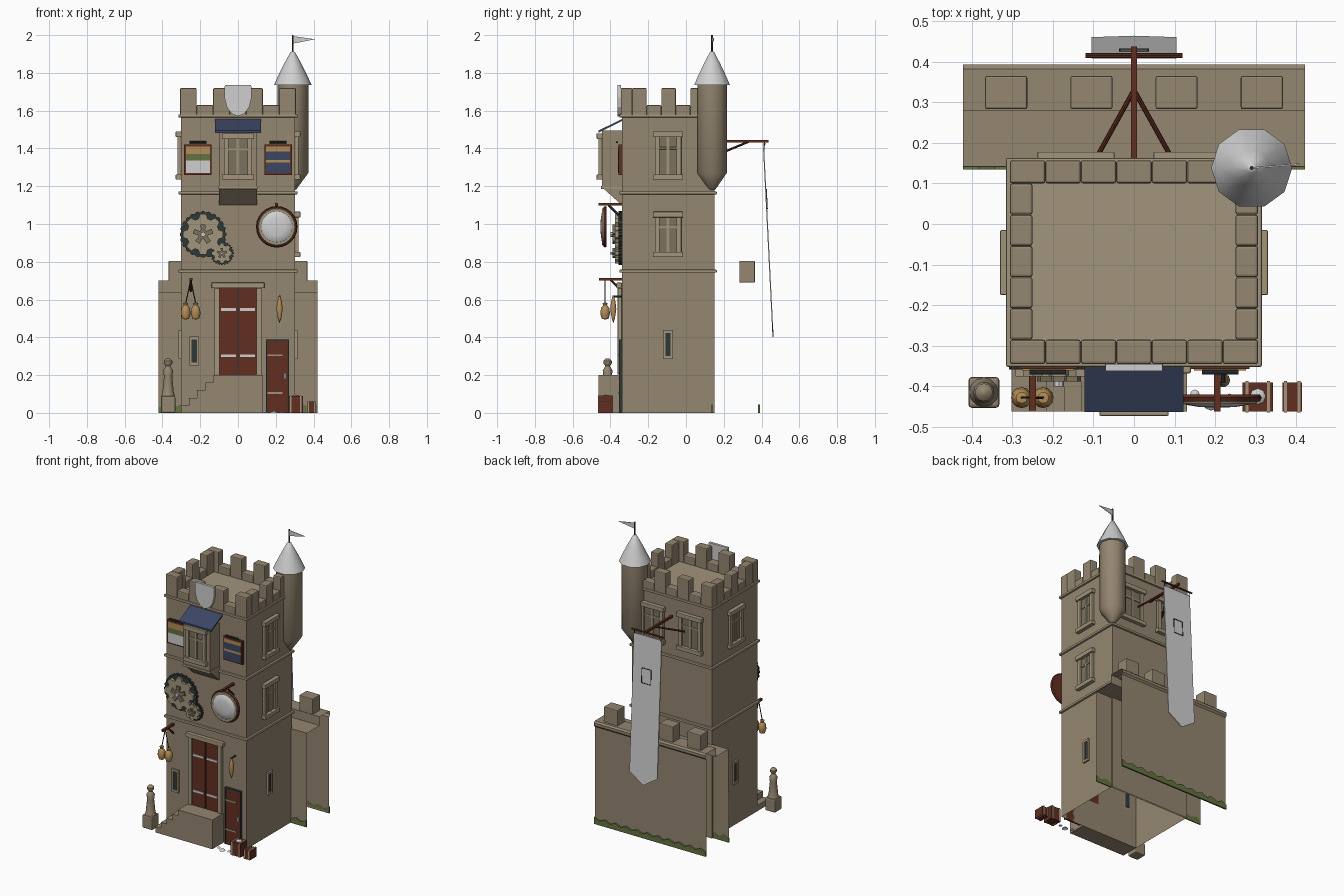
import bpy, bmesh, math
from mathutils import Matrix, Vector

if "Cube" in bpy.data.objects:
    bpy.data.objects.remove(bpy.data.objects["Cube"])

T, R = Matrix.Translation, Matrix.Rotation
I = Matrix()
FRONT = R(math.pi / 2, 4, 'X')        # turns a lathe axis towards the front


def mat(name, r, g, b):
    m = bpy.data.materials.new(name)
    m.diffuse_color = [(c / 255) ** 2.2 for c in (r, g, b)] + [1]
    m.use_nodes = True
    m.node_tree.nodes["Principled BSDF"].inputs["Base Color"].default_value = m.diffuse_color
    return m


STONE = mat("stone", 147, 133, 112)
TRIM = mat("trim_stone", 160, 147, 122)
PANE = mat("window_pane", 122, 112, 94)
WOOD = mat("red_wood", 98, 50, 38)
BLUE = mat("blue_slate", 62, 72, 100)
PALE = mat("pale_grey", 206, 206, 206)
DARK = mat("dark_iron", 50, 58, 58)
GREEN = mat("green", 100, 114, 66)
OCHRE = mat("ochre", 178, 140, 88)


def finish(name, bm, material, bevel=0, smooth=False, closed=True):
    if closed:
        bmesh.ops.recalc_face_normals(bm, faces=bm.faces)
    me = bpy.data.meshes.new(name)
    bm.to_mesh(me)
    bm.free()
    me.materials.append(material)
    ob = bpy.data.objects.new(name, me)
    bpy.context.collection.objects.link(ob)
    if bevel:
        mod = ob.modifiers.new("bevel", 'BEVEL')
        mod.width, mod.segments = bevel, 2
    if smooth:
        bpy.ops.object.select_all(action='DESELECT')
        ob.select_set(True)
        bpy.context.view_layer.objects.active = ob
        bpy.ops.object.shade_smooth_by_angle(angle=math.radians(42))
    return ob


def boxes(name, material, items, M=I, bevel=0):
    """items: (x0, x1, y0, y1, z0, z1)"""
    bm = bmesh.new()
    for x0, x1, y0, y1, z0, z1 in items:
        S = Matrix.Diagonal((x1 - x0, y1 - y0, z1 - z0, 1))
        bmesh.ops.create_cube(bm, size=1, matrix=M @ T(((x0 + x1) / 2, (y0 + y1) / 2, (z0 + z1) / 2)) @ S)
    return finish(name, bm, material, bevel)


def prism(name, material, pts, y0, y1, M=I):
    """Outline in x,z pushed from y0 to y1."""
    bm = bmesh.new()
    f = bm.faces.new([bm.verts.new(M @ Vector((x, y0, z))) for x, z in pts])
    ext = bmesh.ops.extrude_face_region(bm, geom=[f], use_keep_orig=True)
    d = M.to_3x3() @ Vector((0, y1 - y0, 0))
    bmesh.ops.translate(bm, vec=d, verts=[v for v in ext['geom'] if isinstance(v, bmesh.types.BMVert)])
    return finish(name, bm, material)


def lathe(name, material, prof, M=I, n=16):
    """Profile of (radius, height) spun around the local z axis."""
    bm = bmesh.new()
    vs = [bm.verts.new((r, 0, z)) for r, z in prof]
    es = [bm.edges.new(p) for p in zip(vs, vs[1:])]
    bmesh.ops.spin(bm, geom=vs + es, axis=(0, 0, 1), cent=(0, 0, 0), angle=2 * math.pi, steps=n)
    bmesh.ops.remove_doubles(bm, verts=bm.verts, dist=1e-5)
    bm.transform(M)
    return finish(name, bm, material, smooth=True)


def rod(name, material, a, b, r, n=8):
    a, b = Vector(a), Vector(b)
    d = b - a
    M = T(a) @ d.to_track_quat('Z', 'Y').to_matrix().to_4x4()
    return lathe(name, material, [(0, 0), (r, 0), (r, d.length), (0, d.length)], M, n)


# Tower body, open underneath
body = boxes("tower_body", STONE, [(-.302, .302, -.34, .15, 0, 1.575)])
bm = bmesh.new()
bm.from_mesh(body.data)
bmesh.ops.delete(bm, geom=[f for f in bm.faces if f.normal.z < -.5], context='FACES')
bm.to_mesh(body.data)
bm.free()
for z in (.75, 1.165, 1.572):
    boxes("string_course", TRIM, [(-.315, .315, -.352, .163, z - .008, z + .008)], bevel=.004)

# Battlements: alternating high and low blocks on all four sides
w, d = .612 / 7, .385 / 5
items = []
for i in range(7):
    x, top = -.306 + i * w, (1.63 if i % 2 else 1.72)
    items += [(x, x + w, -.345, -.285, 1.57, top), (x, x + w, .1, .157, 1.57, top)]
for i in range(5):
    y, top = -.285 + i * d, (1.63 if i % 2 else 1.72)
    items += [(-.306, -.25, y, y + d, 1.57, top), (.25, .306, y, y + d, 1.57, top)]
boxes("battlements", STONE, items, bevel=.006)


# Windows: glass, cross bars, jambs, lintel and sill
def window(M, w, h):
    a = w / 2
    boxes("window_pane", PANE, [(-a, a, -.006, .004, 0, h)], M)
    boxes("window_frame", TRIM, [(-a, -a + .025, -.018, 0, 0, h), (a - .025, a, -.018, 0, 0, h),
          (-.008, .008, -.012, 0, 0, h), (-a, a, -.012, 0, h * .62, h * .62 + .012),
          (-a - .01, a + .01, -.028, 0, h - .03, h), (-a - .01, a + .01, -.028, 0, -.005, .022)], M, .003)


def slit(M, h):
    boxes("slit_opening", DARK, [(-.016, .016, -.005, .002, .015, h - .015)], M)
    boxes("slit_frame", TRIM, [(-.026, -.014, -.012, 0, 0, h), (.014, .026, -.012, 0, 0, h),
          (-.026, .026, -.012, 0, 0, .016), (-.026, .026, -.012, 0, h - .016, h)], M)


for s in (1, -1):
    turn = R(s * math.pi / 2, 4, 'Z')
    window(T((s * .302, -.095, 1.24)) @ turn, .14, .25)
    if s > 0:
        window(T((.302, -.095, .83)) @ turn, .14, .235)
    slit(T((s * .302, -.095, .285)) @ turn, .155)
    window(T((s * .143, .15, 1.24)) @ R(math.pi, 4, 'Z'), .17, .25)
slit(T((-.232, -.34, .25)), .155)

# Corner turret with roof and pennant
C = T((.29, .138, 0))
lathe("turret", STONE, [(0, 1.17), (.02, 1.185), (.082, 1.27), (.082, 1.745), (0, 1.745)], C, 10)
lathe("turret_roof", PALE, [(0, 1.735), (.1, 1.735), (.082, 1.775), (.045, 1.85), (.012, 1.91), (0, 1.915)], C, 10)
rod("flag_pole", DARK, (.29, .138, 1.9), (.29, .138, 2), .005)
prism("pennant", PALE, [(0, 1.995), (.118, 1.978), (0, 1.955)], -.002, .002, C @ R(.08, 4, 'Z'))

# Oriel bay over the entrance
prism("oriel_body", STONE, [(-.34, 1.1), (-.445, 1.195), (-.445, 1.495), (-.34, 1.495)], -.1, .1, R(math.pi / 2, 4, 'Z'))
window(T((0, -.445, 1.24)), .15, .24)
boxes("oriel_base_band", TRIM, [(-.103, .103, -.45, -.34, 1.185, 1.2)])
prism("oriel_roof", BLUE, [(-.34, 1.545), (-.34, 1.555), (-.463, 1.495), (-.463, 1.483)], -.122, .122, R(math.pi / 2, 4, 'Z'))

# Shield on the parapet
half = [(.07, 1.735), (.072, 1.67), (.06, 1.62), (.035, 1.585)]
prism("shield", PALE, [(0, 1.57)] + half[::-1] + [(-x, z) for x, z in half], -.362, -.345)


# Painted signs: frame, then horizontal bands
def sign(x, bands):
    boxes("sign_board", WOOD, [(x - .073, x + .073, -.357, -.34, 1.26, 1.42)])
    for z0, z1, m in bands:
        boxes("sign_band", m, [(x - .064, x + .064, -.361, -.355, z0, z1)])
    rod("sign_rail", DARK, (x - .045, -.365, 1.433), (x + .045, -.365, 1.433), .006)


sign(-.212, [(1.27, 1.335, PALE), (1.335, 1.37, GREEN), (1.37, 1.41, OCHRE)])
sign(.212, [(1.27, 1.325, BLUE), (1.325, 1.34, OCHRE), (1.34, 1.385, BLUE), (1.385, 1.41, OCHRE)])


# Cog wheels
def cog(x, z, r, teeth, depth, y0, y1, m, name):
    pts = []
    for i in range(teeth):
        for k, rr in ((-.36, r - depth), (-.2, r), (.2, r), (.36, r - depth)):
            a = (i + k) * 2 * math.pi / teeth
            pts.append((x + rr * math.sin(a), z + rr * math.cos(a)))
    prism(name, m, pts, y0, y1)


for x, z, r, n in ((-.185, .945, .108, 8), (-.085, .845, .055, 8)):
    cog(x, z, r * 1.14, 24, .006, -.358, -.34, DARK, "cog_backing")
    cog(x, z, r, n, r * .2, -.376, -.35, TRIM, "cog_wheel")
    cog(x, z, r * .5, 5, r * .26, -.388, -.37, PANE, "cog_hub")
    lathe("cog_axle", PALE, [(0, .4), (r * .12, .4), (r * .12, 0)], T((x, 0, z)) @ FRONT, 8)

# Round hanging shop sign and its bracket
D = T((.205, -.42, .985)) @ FRONT
lathe("round_sign_rim", WOOD, [(0, 0), (.105, 0), (.11, .008), (.105, .018), (0, .018)], D, 24)
lathe("round_sign_ring", TRIM, [(.1, .016), (.096, .024), (.082, .024)], D, 24)
lathe("round_sign_face", PALE, [(.086, .018), (.08, .025), (.045, .031), (0, .033)], D, 24)
boxes("round_sign_beam", WOOD, [(.197, .213, -.462, -.34, 1.098, 1.112)])
rod("round_sign_brace", DARK, (.205, -.34, 1.03), (.205, -.41, 1.1), .006)

# Double entrance door with stone surround
boxes("entrance_door", WOOD, [(-.097, -.003, -.352, -.34, .2, .66), (.003, .097, -.352, -.34, .2, .66)])
boxes("door_gap", DARK, [(-.003, .003, -.345, -.34, .2, .66)])
boxes("door_hinges", PALE, [(s - .04, s + .04, -.357, -.35, z, z + .014) for s in (-.05, .05) for z in (.295, .54)])
boxes("door_surround", TRIM, [(-.125, -.097, -.362, -.34, .2, .66), (.097, .125, -.362, -.34, .2, .66),
      (-.14, .14, -.368, -.34, .66, .69)], bevel=.004)

# Landing and steps
outline = [(.13, 0), (.13, .2), (-.13, .2)]
for i in range(4):
    x, z = -.13 - i * .043, .16 - i * .04
    outline += [(x, z), (x - .043, z)]
prism("landing_and_steps", STONE, outline + [(-.302, 0)], -.462, -.34)

# Small side door
boxes("side_door", WOOD, [(.155, .262, -.352, -.34, 0, .38)])
boxes("side_door_boards", DARK, [(.148, .155, -.356, -.34, 0, .385), (.262, .269, -.356, -.34, 0, .385),
      (.148, .269, -.356, -.34, .38, .388)])
boxes("side_door_straps", TRIM, [(.157, .235, -.357, -.35, z, z + .01) for z in (.1, .3)])
boxes("side_door_latch", PALE, [(.243, .255, -.36, -.35, .18, .21)])

# Hanging jars on a beam, and a hanging horn
boxes("jar_beam", WOOD, [(-.258, -.242, -.46, -.34, .7, .714)])
rod("jar_brace", WOOD, (-.25, -.34, .645), (-.25, -.4, .705), .006)
for x in (-.277, -.224):
    lathe("hanging_jar", OCHRE, [(0, .495), (.017, .497), (.026, .525), (.022, .555), (.01, .57), (.014, .582), (0, .584)], T((x, -.428, 0)), 12)
    rod("jar_rope", DARK, (x, -.428, .58), (-.25, -.428, .705), .003, 5)
lathe("hanging_horn", OCHRE, [(0, .475), (.009, .5), (.017, .55), (.012, .59), (.005, .615), (0, .618)], T((.22, -.385, 0)), 10)
rod("horn_peg", DARK, (.22, -.34, .617), (.22, -.39, .617), .005)

# Carved post beside the steps
P = T((-.37, -.415, 0))
boxes("post_base", STONE, [(-.038, .038, -.038, .038, 0, .09)], P, .008)
lathe("post_column", STONE, [(.036, .09), (.03, .11), (.022, .19), (.026, .225), (.016, .24), (.012, .248), (.022, .262), (.022, .275), (.01, .287), (0, .289)], P, 12)

# Crates and scattered stones
for x, w, h in ((.305, .038, .09), (.39, .024, .06)):
    boxes("crate", WOOD, [(x - w, x + w, -.462, -.39, 0, h)])
    boxes("crate_bands", TRIM, [(x + k - .004, x + k + .004, -.465, -.387, 0, h + .003) for k in (-w * .7, w * .7)])
for x, y, z, r in ((.305, -.425, .085, .024), (.19, -.44, 0, .02), (.15, -.42, 0, .012), (.235, -.43, 0, .012)):
    lathe("pale_stone", PALE, [(r, z), (r * .7, z + r * .35), (0, z + r * .5)], T((x, y, 0)), 8)

# Curtain wall: open-ended shell swept along x, with merlons
prof = [(.14, 0), (.142, .64), (.28, .64), (.28, .7), (.382, .7), (.393, .69), (.393, .672), (.382, .66), (.382, 0)]
bm = bmesh.new()
rows = [[bm.verts.new((x, y, z)) for y, z in prof] for x in (-.422, .422)]
for i in range(len(prof) - 1):
    bm.faces.new((rows[0][i], rows[1][i], rows[1][i + 1], rows[0][i + 1]))
finish("curtain_wall", bm, STONE, closed=False)
boxes("wall_merlons", STONE, [(x - .052, x + .052, .283, .365, .69, .805) for x in (-.315, -.105, .105, .315)], bevel=.005)


# Ragged grass along the wall foot
def grass(x0, x1, y0, y1):
    n = max(2, round((x1 - x0) / .04))
    top = [(x0 + (x1 - x0) * i / n, .045 if i % 2 else .028) for i in range(n + 1)]
    prism("grass_fringe", GREEN, [(x1, 0), (x0, 0)] + top, y0, y1)


grass(-.422, .422, .382, .393)
grass(-.422, -.302, .134, .141)
grass(.302, .422, .134, .141)

# Rear banner on its pole
boxes("banner_beam", WOOD, [(-.007, .007, .15, .437, 1.432, 1.446)])
rod("banner_crossbar", WOOD, (-.12, .415, 1.425), (.12, .415, 1.425), .006)
for x in (-.1, .1):
    rod("banner_brace", WOOD, (x, .15, 1.36), (0, .33, 1.435), .006)
    rod("banner_tie", DARK, (x, .415, 1.425), (x, .411, 1.385), .003, 5)
B = T((0, .411, 1.4)) @ R(.05, 4, 'X')
prism("banner", PALE, [(-.105, 0), (.105, 0), (.105, -.93), (0, -1.0), (-.105, -.93)], -.003, .003, B)
boxes("banner_square", DARK, [(-.035, .035, .003, .006, z, z + .004) for z in (-.32, -.22)]
      + [(x - .002, x + .002, .003, .006, -.32, -.216) for x in (-.035, .035)], B)
